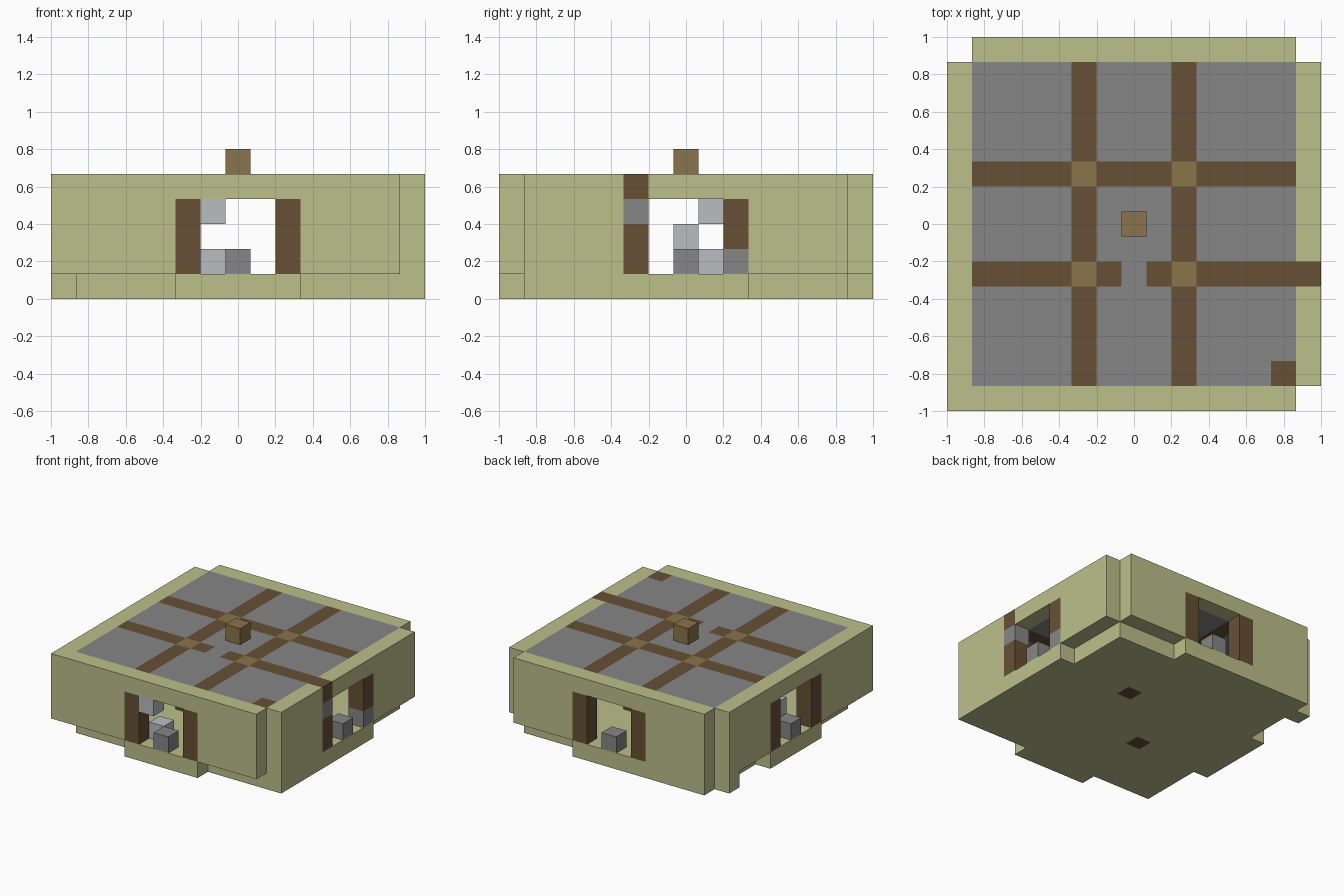
import bpy
import bmesh
from mathutils import Matrix

cube = bpy.data.objects.get("Cube")
if cube:
    bpy.data.objects.remove(cube, do_unlink=True)

U = 2 / 15  # size of one block


def material(name, srgb):
    color = [(c / 255 / 12.92) if c < 11 else ((c / 255 + 0.055) / 1.055) ** 2.4 for c in srgb] + [1]
    mat = bpy.data.materials.new(name)
    mat.use_nodes = True
    mat.diffuse_color = color
    bsdf = next(n for n in mat.node_tree.nodes if n.type == "BSDF_PRINCIPLED")
    bsdf.inputs["Base Color"].default_value = color
    return mat


GREEN = material("pale_olive", (188, 191, 138))
GREY = material("stone_grey", (134, 134, 134))
SILVER = material("light_grey", (184, 189, 193))
BROWN = material("dark_brown", (102, 80, 53))
TAN = material("light_brown", (139, 115, 74))


def part(name, mat, *ranges):
    """One object made of boxes; each box is x, y, z as a block index or (first, last)."""
    bm = bmesh.new()
    for box in ranges:
        spans = [s if isinstance(s, tuple) else (s, s) for s in box]
        size = [(b - a + 1) * U for a, b in spans]
        mid = [(a + b) / 2 * U for a, b in spans]
        mid[2] += U / 2
        bmesh.ops.create_cube(bm, size=1, matrix=Matrix.Translation(mid) @ Matrix.Diagonal(size + [1]))
    mesh = bpy.data.meshes.new(name)
    bm.to_mesh(mesh)
    bm.free()
    mesh.materials.append(mat)
    obj = bpy.data.objects.new(name, mesh)
    bpy.context.collection.objects.link(obj)
    return obj


ALL, LOW, MID, HIGH = (-6, 6), (-6, -3), (-1, 1), (3, 6)
WALL, OPEN = (1, 4), (1, 3)

# floor slab, leaving room for the two pillar feet
part("floor", GREEN,
     (ALL, LOW, 0), (ALL, MID, 0), (ALL, HIGH, 0),
     (LOW, -2, 0), ((-1, 6), -2, 0), ((-6, 1), 2, 0), (HIGH, 2, 0))
part("pillar_feet", BROWN, (2, 2, 0), (-2, -2, 0))

# floor edges that reach under the walls
part("floor_ledges", GREEN,
     ((-2, 2), -7, 0), (7, (-6, 2), 0), ((-6, 2), 7, 0), (-7, (-2, 2), 0), (-7, 6, 0))

# walls with a doorway in each side
part("front_wall", GREEN, ((-7, -3), -7, WALL), (HIGH, -7, WALL), ((-2, 2), -7, 4))
part("back_wall", GREEN, (LOW, 7, WALL), (HIGH, 7, WALL), ((-2, 2), 7, 4))
part("right_wall", GREEN, (-7, LOW, WALL), (-7, HIGH, WALL), (-7, (-2, 2), 4))
part("left_wall", GREEN, (7, LOW, WALL), (7, HIGH, WALL), (7, (-1, 2), 4))

# doorway posts
for side, y in (("front", -7), ("back", 7)):
    part(side + "_door_posts", BROWN, *[(x, y, OPEN) for x in (-2, 2)])
part("right_door_posts", BROWN, *[(-7, y, OPEN) for y in (-2, 2)])
part("left_door_posts", BROWN, (7, -2, (1, 2)), (7, 2, (2, 3)))
part("left_post_stones", GREY, (7, -2, 3), (7, 2, 1))

# inner pillars and their caps
corners = [(x, y) for x in (-2, 2) for y in (-2, 2)]
part("inner_pillars", BROWN, *[(x, y, OPEN) for x, y in corners])
part("pillar_caps", TAN, *[(x, y, 4) for x, y in corners])

# roof panels, with one beam gap and one corner block
panels = [(x, y, 4) for x in (LOW, MID, HIGH) for y in (LOW, MID, HIGH) if (x, y) != (HIGH, LOW)]
part("roof_panels", GREY, *panels, ((3, 5), LOW, 4), (6, (-5, -3), 4), (0, -2, 4))
part("roof_corner_block", BROWN, (6, -6, 4))

# roof beams
part("long_beams", BROWN, *[(x, y, 4) for x in (-2, 2) for y in (LOW, MID, HIGH)])
part("back_cross_beam", BROWN, *[(x, 2, 4) for x in (LOW, MID, HIGH)])
part("front_cross_beam", BROWN, (LOW, -2, 4), (-1, -2, 4), (1, -2, 4), ((3, 7), -2, 4))
part("top_block", TAN, (0, 0, 5))

# loose blocks in the doorways
part("doorway_stones", GREY, (0, -7, 1), (0, 7, 1), (7, 0, 1), (-7, 0, 1))
part("front_pale_blocks", SILVER, (-1, -7, 3), (-1, -6, 1))
part("right_pale_blocks", SILVER, (-6, 1, 1), (-6, 1, 3), (-6, 0, 2))
